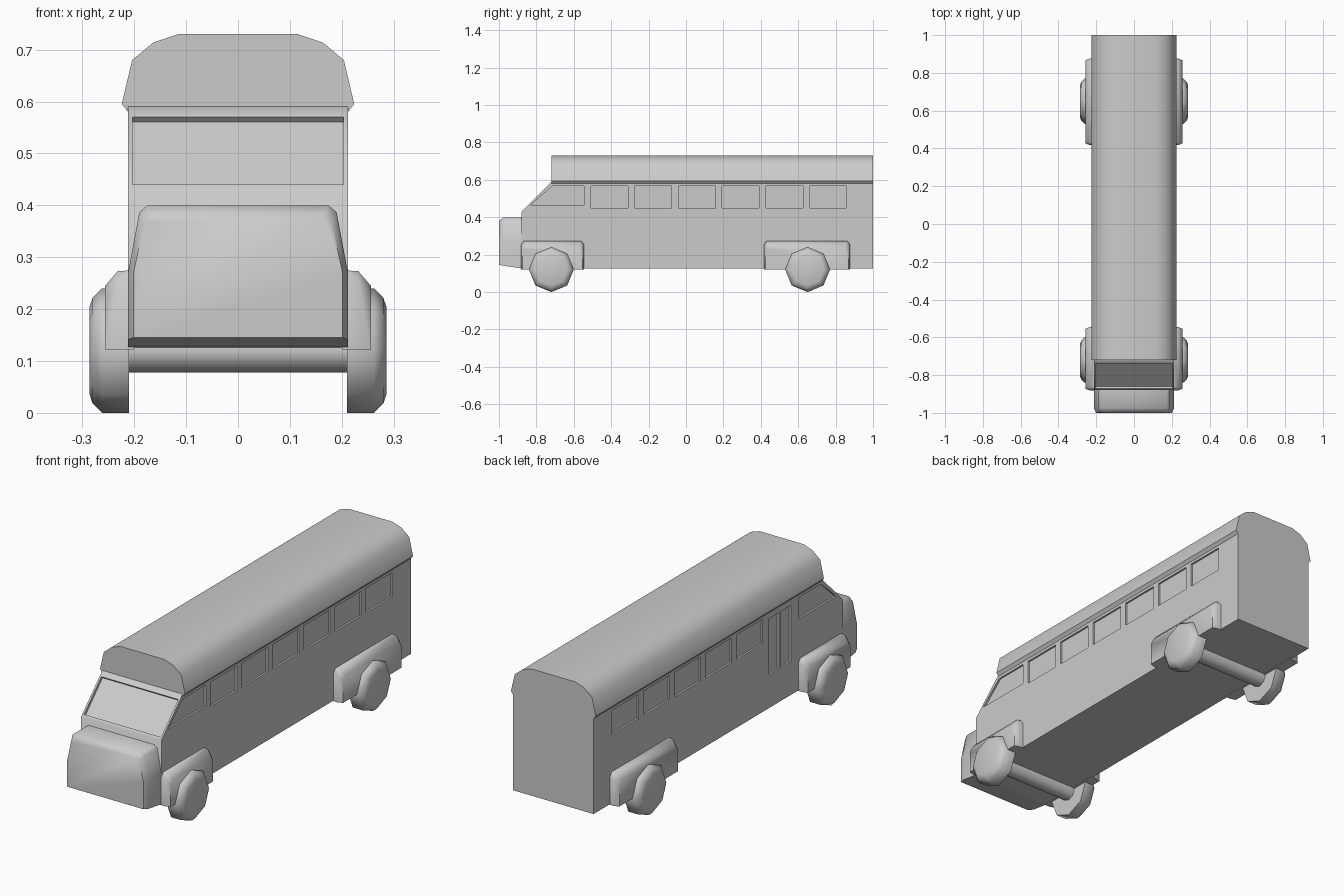
import bpy, bmesh, math
from mathutils import Vector

cube = bpy.data.objects.get("Cube")
if cube:
    bpy.data.objects.remove(cube, do_unlink=True)

# One plain grey for the whole vehicle
grey = bpy.data.materials.new("plain grey")
grey.use_nodes = True
grey.diffuse_color = (0.6, 0.6, 0.6, 1)
grey.node_tree.nodes["Principled BSDF"].inputs["Base Color"].default_value = (0.6, 0.6, 0.6, 1)


def loft(name, rings):
    """Skin a list of equal-length outlines and cap both ends."""
    bm = bmesh.new()
    loops = [[bm.verts.new(p) for p in ring] for ring in rings]
    n = len(loops[0])
    for a, b in zip(loops, loops[1:]):
        for i in range(n):
            j = (i + 1) % n
            bm.faces.new((a[i], a[j], b[j], b[i]))
    bm.faces.new(loops[0])
    bm.faces.new(loops[-1])
    bmesh.ops.recalc_face_normals(bm, faces=bm.faces)
    mesh = bpy.data.meshes.new(name)
    bm.to_mesh(mesh)
    bm.free()
    mesh.materials.append(grey)
    obj = bpy.data.objects.new(name, mesh)
    bpy.context.collection.objects.link(obj)
    return obj


def side_prism(name, outline, x0, x1):
    """Extrude a (y, z) outline across x."""
    return loft(name, [[(x, y, z) for y, z in outline] for x in (x0, x1)])


def smooth(obj, degrees=50):
    bpy.ops.object.select_all(action='DESELECT')
    obj.select_set(True)
    bpy.context.view_layer.objects.active = obj
    bpy.ops.object.shade_smooth_by_angle(angle=math.radians(degrees))


def rect(y0, y1, z0, z1):
    return [(y0, z0), (y1, z0), (y1, z1), (y0, z1)]


def mirrored(half):
    """Close a right-hand (x, z) half outline across x = 0."""
    return half + [(-x, z) for x, z in reversed(half)]


# Body shell with sloped windscreen
WALL, DEPTH = 0.212, 0.009
body = side_prism("body", [(-0.88, 0.125), (1, 0.125), (1, 0.59),
                           (-0.72, 0.59), (-0.88, 0.43)], -WALL, WALL)

# Recessed windows and doors
passenger = [rect(-0.275 + i * 0.234, -0.077 + i * 0.234, 0.45, 0.567) for i in range(5)]
cab = [(-0.83, 0.465), (-0.545, 0.465), (-0.545, 0.567), (-0.715, 0.567)]
doors = [rect(-0.487, -0.413, 0.285, 0.552), rect(-0.397, -0.322, 0.285, 0.552)]
extra = [rect(-0.509, -0.311, 0.45, 0.567)]
screen = [(-0.86, 0.43), (-0.88, 0.45), (-0.75, 0.58), (-0.73, 0.56)]
screen = [(-0.87 + DEPTH, 0.44 - DEPTH), (-0.91, 0.48), (-0.78, 0.61), (-0.74 + DEPTH, 0.57 - DEPTH)]

cutters = [side_prism("cutter", screen, -0.203, 0.203)]
for side, panes in ((-1, passenger + [cab] + doors), (1, passenger + [cab] + extra)):
    for pane in panes:
        cutters.append(side_prism("cutter", pane, side * (WALL - DEPTH), side * 0.3))
for cutter in cutters:
    cutter.hide_render = True
    mod = body.modifiers.new("recess", 'BOOLEAN')
    mod.operation = 'DIFFERENCE'
    mod.solver = 'EXACT'
    mod.object = cutter
bpy.context.view_layer.update()
bpy.context.view_layer.objects.active = body
for mod in list(body.modifiers):
    bpy.ops.object.modifier_apply(modifier=mod.name)
for cutter in cutters:
    bpy.data.objects.remove(cutter, do_unlink=True)
smooth(body)

# Roof with faceted crown and small overhang
crown = mirrored([(0.212, 0.58), (0.224, 0.595), (0.204, 0.68), (0.163, 0.714), (0.115, 0.73)])
smooth(loft("roof", [[(x, y, z) for x, z in crown] for y in (-0.72, 1)]))

# Hood, narrowing at the nose
rings = []
for y, bottom, top, width in ((-0.87, 0.125, 0.4, 1), (-0.975, 0.141, 0.4, 1), (-1, 0.145, 0.38, 0.95)):
    half = [(0.212, bottom), (0.212, 0.27), (0.19, top - 0.013), (0.174, top)]
    rings.append([(x * width, y, z) for x, z in mirrored(half)])
smooth(loft("hood", rings))


# Fenders, rounded over at the outer top edge
def fender(name, side, y0, y1):
    rings = []
    for x, inset in ((0.2, 0), (0.232, 0.002), (0.256, 0.03)):
        a, b, top = y0 + inset * 0.3, y1 - inset * 0.3, 0.275 - inset
        rings.append([(side * x, y, z) for y, z in
                      ((a, 0.122), (b, 0.122), (b, top - 0.02), (b - 0.015, top),
                       (a + 0.015, top), (a, top - 0.02))])
    smooth(loft(name, rings))


# Eight-sided rings for wheels and axles
def octagon(x, y, radius):
    return [(x, y + radius * math.sin(i * math.pi / 4), 0.12 + radius * math.cos(i * math.pi / 4))
            for i in range(8)]


def wheel(name, side, y):
    smooth(loft(name, [octagon(side * x, y, r) for x, r in
                       ((0.21, 0.12), (0.262, 0.12), (0.28, 0.102), (0.286, 0.085))]))


for end, y, y0, y1 in (("front", -0.72, -0.882, -0.545), ("rear", 0.65, 0.417, 0.877)):
    for label, side in (("left", 1), ("right", -1)):
        fender(f"{end}_{label}_fender", side, y0, y1)
        wheel(f"{end}_{label}_wheel", side, y)
    smooth(loft(f"{end}_axle", [octagon(x, y, 0.042) for x in (-0.22, 0.22)]))
